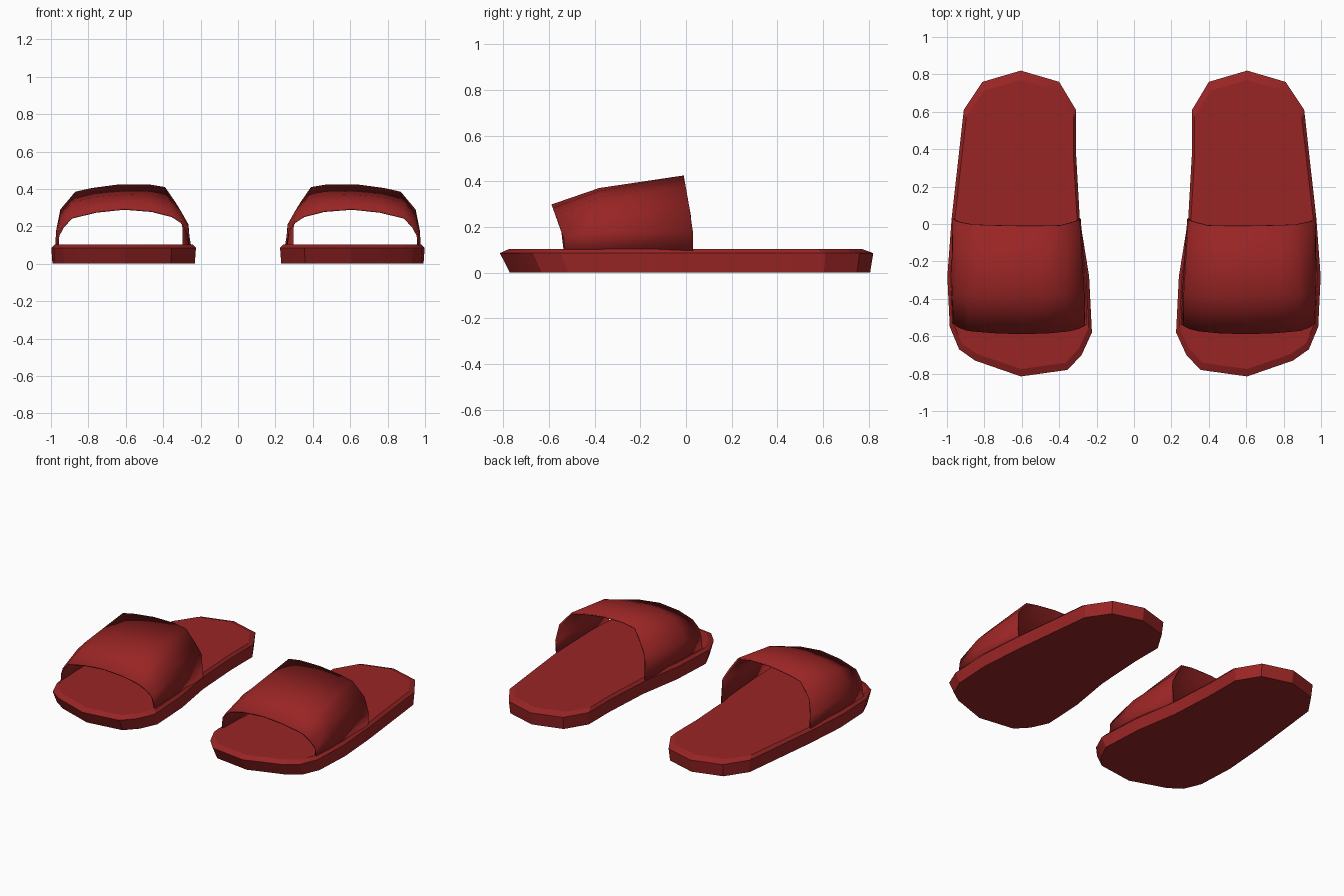
import bpy
import bmesh
import math

cube = bpy.data.objects.get("Cube")
if cube:
    bpy.data.objects.remove(cube, do_unlink=True)

# Single colour
red = bpy.data.materials.new("dark red")
colour = (0.32, 0.018, 0.018, 1.0)
red.diffuse_color = colour
red.use_nodes = True
shader = red.node_tree.nodes["Principled BSDF"]
shader.inputs["Base Color"].default_value = colour
shader.inputs["Roughness"].default_value = 0.7

CENTRE_X = 0.61

# Sole outline of the left slipper, anticlockwise from the heel tip
OUTLINE = [
    (0.605, 0.82), (0.40, 0.76), (0.31, 0.61), (0.31, 0.38), (0.29, 0.03),
    (0.24, -0.28), (0.225, -0.58), (0.28, -0.70), (0.355, -0.78),
    (0.605, -0.815), (0.85, -0.73), (0.935, -0.67), (0.985, -0.55),
    (0.998, -0.28), (0.975, 0.03), (0.91, 0.61), (0.81, 0.76),
]

# Sole levels: height, width scale, length scale, shift along y
LEVELS = [(0, 0.985, 0.965, 0.015), (0.085, 1, 1, 0), (0.103, 0.955, 0.945, -0.005)]

# Strap cross-sections, outer side to inner side, as (x, z)
FRONT = [(0.97, 0.09), (0.965, 0.15), (0.94, 0.20), (0.89, 0.25), (0.76, 0.282),
         (0.61, 0.298), (0.46, 0.286), (0.35, 0.258), (0.30, 0.225),
         (0.265, 0.18), (0.25, 0.09)]
MIDDLE = [(0.978, 0.09), (0.972, 0.18), (0.95, 0.26), (0.885, 0.33), (0.77, 0.357),
          (0.61, 0.37), (0.47, 0.367), (0.37, 0.345), (0.31, 0.29),
          (0.265, 0.21), (0.255, 0.09)]
BACK = [(0.965, 0.09), (0.97, 0.18), (0.95, 0.29), (0.87, 0.385), (0.78, 0.405),
        (0.63, 0.425), (0.48, 0.425), (0.39, 0.41), (0.335, 0.33),
        (0.29, 0.25), (0.285, 0.09)]


def finish(name, bm, angle):
    mesh = bpy.data.meshes.new(name)
    bm.to_mesh(mesh)
    bm.free()
    mesh.materials.append(red)
    obj = bpy.data.objects.new(name, mesh)
    bpy.context.collection.objects.link(obj)
    bpy.ops.object.select_all(action="DESELECT")
    obj.select_set(True)
    bpy.context.view_layer.objects.active = obj
    bpy.ops.object.shade_smooth_by_angle(angle=math.radians(angle))
    return obj


def bridge(bm, first, second, closed):
    count = len(first)
    for j in range(count if closed else count - 1):
        k = (j + 1) % count
        bm.faces.new((first[j], second[j], second[k], first[k]))


def make_sole(name, side):
    bm = bmesh.new()
    rings = []
    for z, width, length, shift in LEVELS:
        rings.append([bm.verts.new((side * (CENTRE_X + (x - CENTRE_X) * width),
                                    y * length + shift, z)) for x, y in OUTLINE])
    for lower, upper in zip(rings, rings[1:]):
        bridge(bm, lower, upper, True)
    bm.faces.new(rings[0])
    bm.faces.new(rings[-1])
    bmesh.ops.recalc_face_normals(bm, faces=bm.faces)
    finish(name, bm, 20)


def front_y(z):
    return -0.535 - 0.055 * max(0, (z - 0.15) / 0.15)


def middle_y(z):
    return -0.38


def back_y(z):
    return 0.03 - 0.04 * max(0, (z - 0.2) / 0.225)


def make_strap(name, side):
    bm = bmesh.new()
    rows = [[bm.verts.new((side * x, place(z), z)) for x, z in section]
            for section, place in ((FRONT, front_y), (MIDDLE, middle_y), (BACK, back_y))]
    for near, far in zip(rows, rows[1:]):
        bridge(bm, near, far, False)
    if side < 0:
        bmesh.ops.reverse_faces(bm, faces=bm.faces)
    strap = finish(name, bm, 50)
    thickness = strap.modifiers.new("thickness", "SOLIDIFY")
    thickness.thickness = 0.01
    thickness.offset = -1


# The two slippers mirror each other
for label, side in (("left", 1), ("right", -1)):
    make_sole(label + "_sole", side)
    make_strap(label + "_strap", side)
